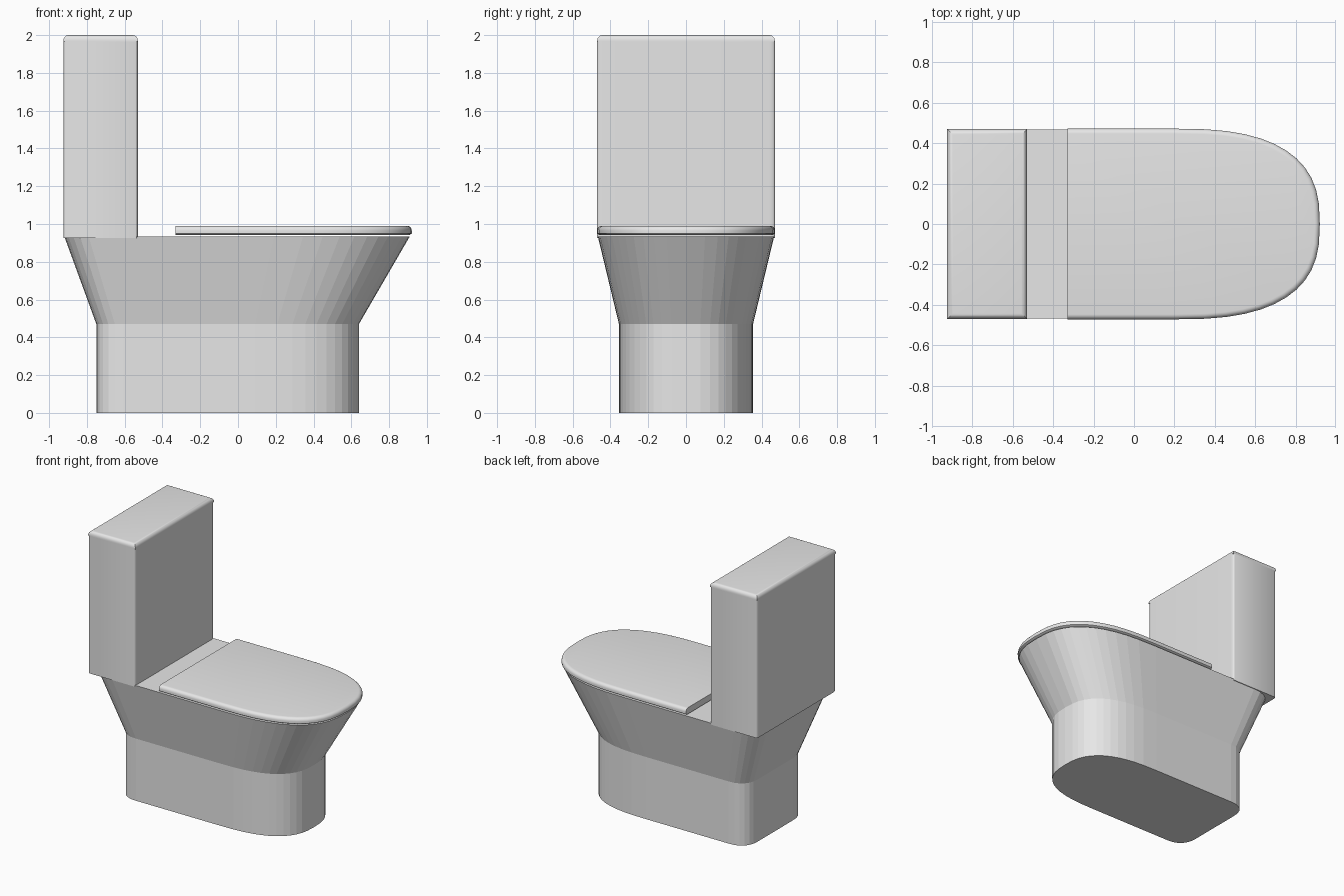
import bpy, bmesh, math

cube = bpy.data.objects.get("Cube")
if cube:
    bpy.data.objects.remove(cube, do_unlink=True)

ceramic = bpy.data.materials.new("grey ceramic")
ceramic.use_nodes = True
GREY = (0.8, 0.8, 0.8, 1)
ceramic.diffuse_color = GREY
ceramic.node_tree.nodes["Principled BSDF"].inputs["Base Color"].default_value = GREY


def arc(cx, cy, rx, ry, start, steps, power):
    """Quarter turn of a superellipse, beginning at the given angle in degrees."""
    pts = []
    for i in range(steps + 1):
        a = math.radians(start + 90 * i / steps)
        c, s = math.cos(a), math.sin(a)
        pts.append((cx + rx * math.copysign(abs(c) ** (2 / power), c),
                    cy + ry * math.copysign(abs(s) ** (2 / power), s)))
    return pts


def bowl_outline(back, front, half, nose, corner):
    """D-shaped outline: long rounded nose at +x, square or rounded corners at -x."""
    right = arc(front - nose, 0, nose, half, 0, 12, 2.65)
    if corner:
        right += arc(back + corner, half - corner, corner, corner, 90, 6, 2.4)
    else:
        right.append((back, half))
    left = [(x, -y) for x, y in reversed(right)]
    return right + left[:-1]


def box_outline(x0, x1, half, rx, ry):
    """Rectangle with elliptical corners."""
    if rx == 0:
        return [(x1, half), (x0, half), (x0, -half), (x1, -half)]
    pts = []
    for cx, cy, start in ((x1 - rx, half - ry, 0), (x0 + rx, half - ry, 90),
                          (x0 + rx, ry - half, 180), (x1 - rx, ry - half, 270)):
        pts += arc(cx, cy, rx, ry, start, 5, 2)
    return pts


def loft(name, sections, smooth_angle=None):
    """Skin a stack of (z, outline) sections and cap both ends."""
    bm = bmesh.new()
    rings = [[bm.verts.new((x, y, z)) for x, y in outline] for z, outline in sections]
    for low, high in zip(rings, rings[1:]):
        n = len(low)
        for i in range(n):
            j = (i + 1) % n
            bm.faces.new((low[i], low[j], high[j], high[i]))
    bm.faces.new(rings[0][::-1])
    bm.faces.new(rings[-1])
    bmesh.ops.recalc_face_normals(bm, faces=bm.faces)
    mesh = bpy.data.meshes.new(name)
    bm.to_mesh(mesh)
    bm.free()
    mesh.materials.append(ceramic)
    obj = bpy.data.objects.new(name, mesh)
    bpy.context.collection.objects.link(obj)
    if smooth_angle:
        bpy.ops.object.select_all(action="DESELECT")
        obj.select_set(True)
        bpy.context.view_layer.objects.active = obj
        bpy.ops.object.shade_smooth_by_angle(angle=math.radians(smooth_angle))
    return obj


def rounded_top(z0, z1, radius, steps=5):
    """(z, inset) pairs: a straight wall that rolls over into the top."""
    pairs = [(z0, 0)]
    for i in range(steps + 1):
        a = math.pi / 2 * i / steps
        pairs.append((z1 - radius + radius * math.sin(a), radius * (1 - math.cos(a))))
    return pairs


# Pedestal and flared bowl
foot = bowl_outline(-0.75, 0.64, 0.355, 0.55, 0.145)
rim = bowl_outline(-0.92, 0.91, 0.467, 0.72, 0.19)
loft("pedestal_and_bowl", [(0, foot), (0.47, foot), (0.935, rim)])

# Closed seat lid, square at the hinge end and rolled over along its outer edge
profile = [(0.942, 0.012)] + rounded_top(0.95, 0.99, 0.025)
loft("seat_lid", [(z, bowl_outline(-0.33, 0.92 - d, 0.472 - d, 0.72 - d, 0))
                  for z, d in profile], 35)

# Cistern with softly rounded upright edges
wall = box_outline(-0.925, -0.53, 0.47, 0.012, 0.03)
loft("cistern", [(0.925, wall), (1.966, wall)], 35)

# Cistern cover with rolled top edges and square corners
loft("cistern_cover", [(z, box_outline(-0.925 + d, -0.53 - d, 0.47 - d, 0, 0))
                       for z, d in rounded_top(1.965, 2.0, 0.028)], 35)
